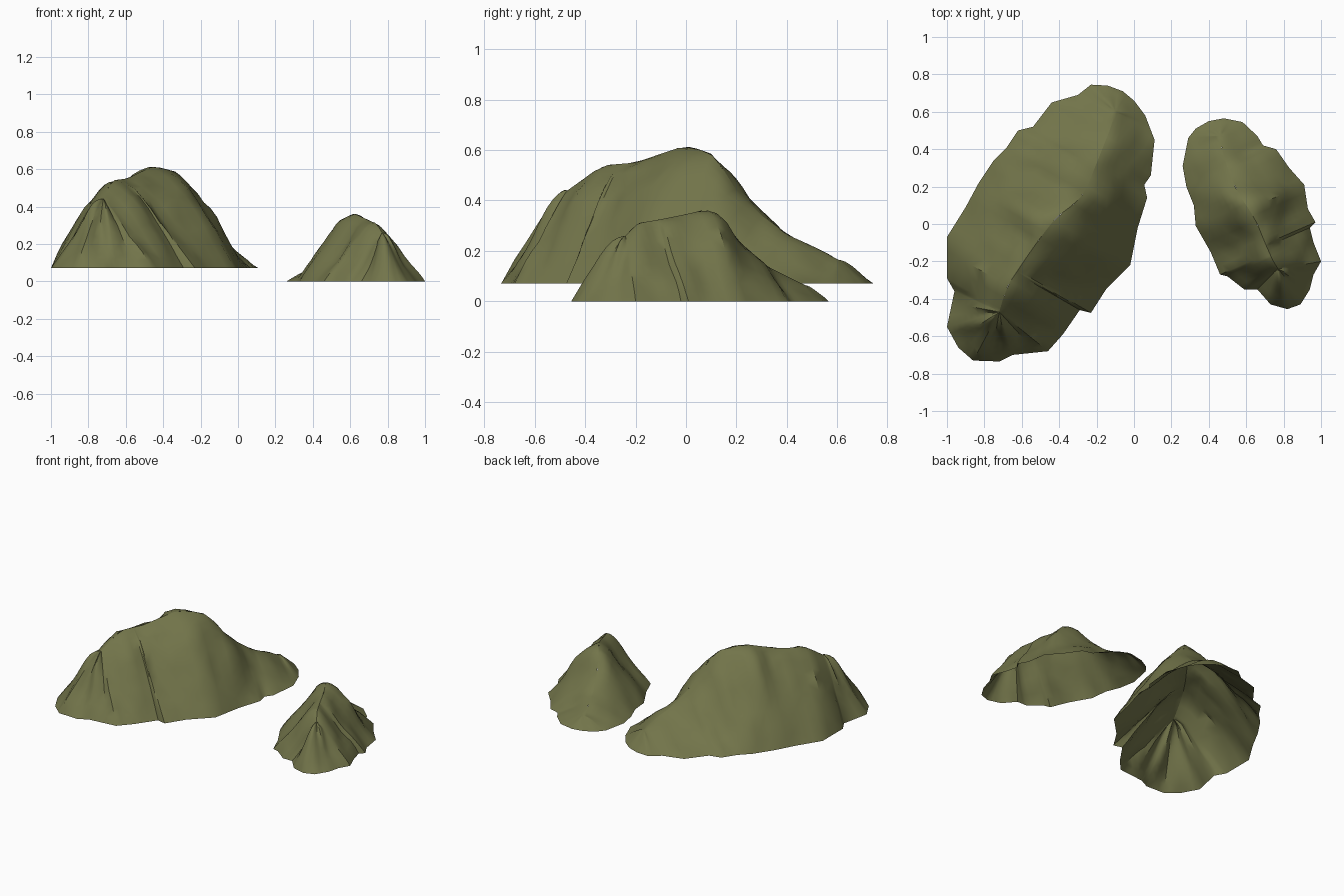
import bpy, bmesh, math
from mathutils import Vector, noise

if "Cube" in bpy.data.objects:
    bpy.data.objects.remove(bpy.data.objects["Cube"])

olive = bpy.data.materials.new("olive_green")
olive.diffuse_color = (0.168, 0.175, 0.068, 1)
olive.use_nodes = True
olive.node_tree.nodes["Principled BSDF"].inputs["Base Color"].default_value = olive.diffuse_color

# slope profile shared by both hills: share of the way in -> share of the height
SLOPE = [(0, 0), (.1, .12), (.2, .23), (.32, .36), (.44, .50), (.56, .65),
         (.68, .78), (.79, .89), (.88, .95), (.95, .985), (1, 1)]


def along(points, s):
    """Point at parameter s (0..1 of total length) on a polyline."""
    lens = [(b - a).length for a, b in zip(points, points[1:])]
    d = max(0, min(1, s)) * sum(lens)
    for a, b, l in zip(points, points[1:], lens):
        if d <= l:
            return a.lerp(b, d / l)
        d -= l
    return points[-1].copy()


def hill(name, outline, ridge, base, rough, seed):
    """Open shell rising from a ragged outline to a crest line."""
    ridge = [Vector(p) for p in ridge]
    rim = []
    pts = [Vector((x, y, base)) for x, y in outline]
    for a, b in zip(pts, pts[1:] + pts[:1]):          # three columns per rim edge
        rim += [a.lerp(b, k / 3) for k in range(3)]
    flat = [Vector((p.x, p.y, 0)) for p in ridge]
    axis = (flat[-1] - flat[0]).normalized()
    span = (flat[-1] - flat[0]).length
    bm = bmesh.new()
    rows = []
    for t, f in SLOPE:
        row = []
        for i, p in enumerate(rim):
            s = (Vector((p.x, p.y, 0)) - flat[0]).dot(axis) / span
            # sample the crest at the same position along the axis
            s = max(0, min(1, s))
            top = ridge[-1]
            for a, b in zip(ridge, ridge[1:]):
                sa = (Vector((a.x, a.y, 0)) - flat[0]).dot(axis) / span
                sb = (Vector((b.x, b.y, 0)) - flat[0]).dot(axis) / span
                if s <= sb:
                    top = a.lerp(b, (s - sa) / (sb - sa))
                    break
            q = p.lerp(top, t)
            q.z = base + (top.z - base) * f
            # gullies run down the slope, smaller lumps break them up
            w = math.sin(math.pi * t) ** 0.8 if 0 < t < 1 else 0
            gully = noise.noise(Vector((p.x * 7, p.y * 7, seed + t * .8)))
            lump = noise.noise(Vector((q.x * 11, q.y * 11, seed + 5)))
            h = (top.z - base)
            q.z += w * rough * h * (gully + .5 * lump)
            out = (p - top)
            out.z = 0
            if out.length > 1e-6:
                q += out.normalized() * w * rough * h * .6 * gully
            row.append(bm.verts.new(q))
        rows.append(row)
    n = len(rim)
    for lo, hi in zip(rows, rows[1:]):
        for i in range(n):
            j = (i + 1) % n
            bm.faces.new((lo[i], lo[j], hi[j], hi[i]))
    bmesh.ops.remove_doubles(bm, verts=bm.verts, dist=0.004)
    bmesh.ops.dissolve_degenerate(bm, edges=bm.edges, dist=0.0005)
    bmesh.ops.triangulate(bm, faces=bm.faces)
    bmesh.ops.recalc_face_normals(bm, faces=bm.faces)
    if sum(f.normal.z * f.calc_area() for f in bm.faces) < 0:
        bmesh.ops.reverse_faces(bm, faces=bm.faces)
    me = bpy.data.meshes.new(name)
    bm.to_mesh(me)
    bm.free()
    me.materials.append(olive)
    ob = bpy.data.objects.new(name, me)
    bpy.context.collection.objects.link(ob)
    bpy.ops.object.select_all(action='DESELECT')
    ob.select_set(True)
    bpy.context.view_layer.objects.active = ob
    bpy.ops.object.shade_smooth_by_angle(angle=math.radians(40))


# large hill, slightly raised
hill("large_hill",
     [(.11, .45), (.06, .58), (0, .66), (-.06, .71), (-.14, .74), (-.23, .745),
      (-.30, .69), (-.44, .65), (-.54, .52), (-.62, .50), (-.68, .41), (-.75, .34),
      (-.83, .22), (-.90, .09), (-1, -.07), (-1, -.29), (-.96, -.36), (-1, -.55),
      (-.94, -.66), (-.86, -.73), (-.72, -.735), (-.65, -.70), (-.46, -.68),
      (-.38, -.59), (-.29, -.46), (-.23, -.475), (-.15, -.35), (-.02, -.22),
      (.02, -.02), (.07, .14), (.055, .21), (.09, .26)],
     [(-.72, -.47, .44), (-.70, -.40, .49), (-.67, -.32, .54), (-.59, -.20, .55),
      (-.52, -.10, .585), (-.46, -.02, .612), (-.41, .04, .607), (-.33, .10, .585),
      (-.28, .15, .52), (-.25, .20, .44), (-.21, .30, .34), (-.17, .40, .265),
      (-.13, .50, .22), (-.10, .60, .165)],
     .07, .14, 2.3)

# small hill
hill("small_hill",
     [(.26, .31), (.29, .46), (.33, .51), (.40, .55), (.48, .565), (.58, .545),
      (.66, .47), (.69, .42), (.76, .40), (.83, .30), (.91, .21), (.93, .08),
      (.97, .01), (.94, -.02), (.96, -.10), (1, -.20), (.96, -.27), (.94, -.35),
      (.89, -.43), (.82, -.455), (.73, -.43), (.66, -.35), (.59, -.35), (.50, -.28),
      (.46, -.27), (.41, -.15), (.33, -.01), (.32, .10), (.28, .20)],
     [(.77, -.24, .26), (.74, -.19, .31), (.70, -.10, .325), (.66, 0, .345),
      (.62, .07, .362), (.58, .13, .345), (.54, .20, .25), (.50, .30, .15),
      (.47, .40, .10), (.46, .47, .065)],
     0, .15, 7.1)
